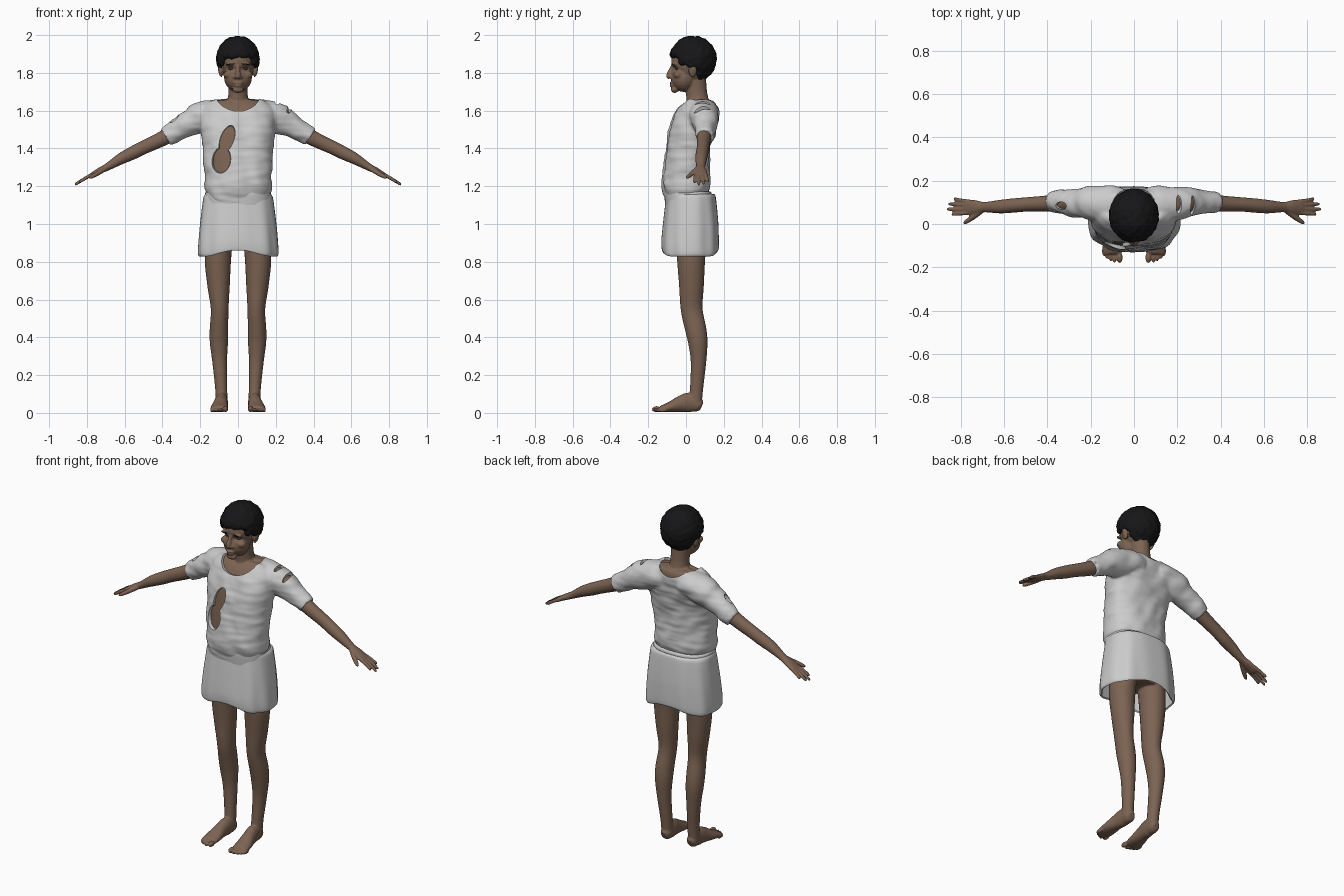
import bpy, bmesh, math, random
from mathutils import Vector, Matrix, noise

if "Cube" in bpy.data.objects:
    bpy.data.objects.remove(bpy.data.objects["Cube"])

random.seed(4)
TAU = 2 * math.pi


def material(name, rgb):
    m = bpy.data.materials.new(name)
    m.diffuse_color = (*rgb, 1)
    m.use_nodes = True
    m.node_tree.nodes["Principled BSDF"].inputs["Base Color"].default_value = m.diffuse_color
    return m


SKIN = material("skin", (0.2, 0.125, 0.085))
HAIR = material("dark_hair", (0.008, 0.008, 0.009))
EYE = material("eye", (0.05, 0.035, 0.03))


def spline(pts, k=6):
    """Catmull-Rom resampling of tuples of any length."""
    v = [Vector(p) for p in pts]
    v = [v[0]] + v + [v[-1]]
    out = []
    for a, b, c, d in zip(v, v[1:], v[2:], v[3:]):
        for i in range(k):
            t = i / k
            out.append(0.5 * (2 * b + (c - a) * t + (2 * a - 5 * b + 4 * c - d) * t * t
                              + (3 * b - a - 3 * c + d) * t ** 3))
    return out + [v[-1]]


def tube(bm, pts, up, s=1, n=24, inset=0.0, power=1.0):
    """Closed loft through (x, y, z, half_width, half_height); s = -1 mirrors in x."""
    pts = spline(pts)
    rings = []
    for i, p in enumerate(pts):
        t = (pts[min(i + 1, len(pts) - 1)] - pts[max(i - 1, 0)])
        t = Vector(t[:3]).normalized()
        side = Vector(up).cross(t).normalized()
        v = t.cross(side)
        ring = []
        for j in range(n):
            c, d = math.cos(TAU * j / n), math.sin(TAU * j / n)
            c, d = (math.copysign(abs(q) ** power, q) for q in (c, d))
            q = Vector(p[:3]) + side * c * (p[3] - inset) + v * d * (p[4] - inset)
            ring.append(bm.verts.new((q.x * s, q.y, q.z)))
        rings.append(ring)
    for a, b in zip(rings, rings[1:]):
        for j in range(n):
            bm.faces.new((a[j], a[(j + 1) % n], b[(j + 1) % n], b[j]))
    bm.faces.new(rings[0])
    bm.faces.new(rings[-1])


def ball(bm, c, r, s=1, tilt=0.0, seg=24):
    m = Matrix.Translation((c[0] * s, c[1], c[2])) @ Matrix.Rotation(tilt * s, 4, 'Y') @ Matrix.Diagonal((*r, 1))
    bmesh.ops.create_uvsphere(bm, u_segments=seg, v_segments=seg // 2, radius=1, matrix=m)


def finish(bm, name, mat=None):
    bmesh.ops.recalc_face_normals(bm, faces=bm.faces[:])
    me = bpy.data.meshes.new(name)
    bm.to_mesh(me)
    bm.free()
    me.shade_smooth()
    if mat:
        me.materials.append(mat)
    ob = bpy.data.objects.new(name, me)
    bpy.context.scene.collection.objects.link(ob)
    return ob


def bake(ob, mat=None):
    """Apply the modifier stack."""
    ev = ob.evaluated_get(bpy.context.evaluated_depsgraph_get())
    me = bpy.data.meshes.new_from_object(ev)
    ob.modifiers.clear()
    ob.data = me
    me.shade_smooth()
    if mat:
        me.materials.clear()
        me.materials.append(mat)


def fuse(ob, voxel, smooth, mat=None):
    """Weld overlapping closed parts into one smooth skin."""
    r = ob.modifiers.new("weld", 'REMESH')
    r.mode, r.voxel_size = 'VOXEL', voxel
    sm = ob.modifiers.new("soften", 'SMOOTH')
    sm.factor, sm.iterations = 0.5, smooth
    bake(ob, mat)


Y, Z = (0, 1, 0), (0, 0, 1)
TORSO = [(0, .01, 1.08, .15, .11), (0, 0, 1.16, .168, .118), (0, 0, 1.2, .18, .128), (0, .003, 1.3, .179, .121),
         (0, .012, 1.4, .187, .116), (0, .03, 1.5, .2, .116), (0, .06, 1.58, .195, .108),
         (0, .09, 1.635, .16, .08), (0, .095, 1.66, .11, .05)]
SLEEVE = [(.06, .09, 1.585, .08, .065), (.12, .092, 1.588, .082, .074), (.2, .096, 1.563, .078, .082),
          (.3, .1, 1.512, .06, .061), (.385, .1, 1.457, .049, .051)]

# Body: torso, limbs, head, fused into one skin
bm = bmesh.new()
tube(bm, TORSO, Y, inset=.016, power=.85)
tube(bm, [(0, .03, .9, .13, .08), (0, .03, 1.0, .15, .11), (0, .015, 1.12, .14, .1)], Y)
tube(bm, [(0, .065, 1.56, .08, .06), (0, .062, 1.64, .06, .06), (0, .055, 1.7, .05, .056),
          (0, .045, 1.8, .052, .06)], Y)
ball(bm, (0, .035, 1.86), (.09, .114, .115))
ball(bm, (0, -.012, 1.775), (.074, .068, .076))
ball(bm, (0, -.06, 1.711), (.03, .02, .017))
tube(bm, [(0, -.068, 1.838, .009, .012), (0, -.08, 1.81, .011, .014), (0, -.09, 1.785, .015, .015),
          (0, -.085, 1.771, .012, .01)], Y)
ball(bm, (0, -.075, 1.746), (.026, .013, .006))
ball(bm, (0, -.073, 1.732), (.024, .013, .007))
for s in (1, -1):
    ball(bm, (.015, -.079, 1.778), (.011, .012, .009), s)
    ball(bm, (.036, -.062, 1.845), (.032, .014, .008), s)
    ball(bm, (.052, -.042, 1.79), (.026, .025, .02), s)
    ball(bm, (.094, .035, 1.812), (.011, .022, .036), s, .2)
    # arm
    tube(bm, SLEEVE, Z, s, inset=.016)
    tube(bm, [(.3, .1, 1.508, .045, .047), (.4, .095, 1.452, .037, .04), (.5, .09, 1.405, .033, .036),
              (.56, .085, 1.375, .033, .035), (.62, .08, 1.345, .031, .03), (.69, .078, 1.303, .024, .02),
              (.73, .078, 1.283, .032, .017), (.77, .078, 1.261, .035, .013), (.782, .078, 1.255, .03, .01)], Z, s)
    for y0, tx, ty in ((.051, .842, .045), (.069, .862, .068), (.087, .855, .092), (.104, .832, .115)):
        tz = 1.255 - (tx - .78) * .55
        tube(bm, [(.755, y0, 1.268, .009, .01), (.8, (y0 + ty) / 2, 1.247, .009, .0095),
                  (tx - .006, ty, tz + .003, .008, .008), (tx, ty, tz, .004, .004)], Z, s, 12)
    tube(bm, [(.705, .062, 1.292, .014, .014), (.74, .034, 1.27, .013, .013), (.775, .01, 1.25, .01, .01),
              (.786, .002, 1.244, .005, .005)], Z, s, 12)
    # leg
    tube(bm, [(.092, .03, .97, .07, .085), (.106, .027, .82, .07, .075), (.103, .029, .68, .06, .066),
              (.097, .03, .55, .047, .058), (.101, .052, .44, .049, .056), (.101, .063, .37, .048, .051),
              (.097, .066, .27, .039, .041), (.089, .056, .13, .032, .035), (.087, .048, .05, .032, .036)], Y, s)
    # foot
    tube(bm, [(.086, .084, .036, .018, .022), (.086, .068, .042, .03, .036), (.087, .02, .055, .034, .052),
              (.092, -.03, .047, .037, .043), (.097, -.08, .032, .045, .029), (.1, -.125, .022, .046, .019),
              (.1, -.138, .02, .04, .014)], Z, s)
    for i, (tx, ty) in enumerate(((.066, -.163), (.09, -.163), (.108, -.155), (.125, -.145), (.139, -.132))):
        r = .016 if i == 0 else .0105
        ball(bm, (tx, ty + .008, r + .004), (r * .85, .026, r), s, seg=16)
body = finish(bm, "body", SKIN)
fuse(body, .005, 2, SKIN)

# Eye sockets pressed into the face
for v in body.data.vertices:
    if v.co.z > 1.78 and v.co.y < 0:
        d = ((abs(v.co.x) - .035) / .02) ** 2 + ((v.co.z - 1.825) / .011) ** 2
        v.co.y += .011 * math.exp(-d)
bm = bmesh.new()
for s in (1, -1):
    ball(bm, (.035, -.045, 1.824), (.016, .013, .01), s)
finish(bm, "eyes", EYE)
bm = bmesh.new()
for s in (1, -1):
    ball(bm, (.036, -.066, 1.847), (.025, .0125, .004), s, .12)
finish(bm, "eyebrows", HAIR)

# Curly hair: a cap of overlapping tufts
bm = bmesh.new()
N = 420
for i in range(N):
    z = 1 - 2 * (i + .5) / N
    a, r = i * 2.39996, math.sqrt(1 - z * z)
    p = Vector((.095 * r * math.cos(a), .037 + .105 * r * math.sin(a), 1.873 + .103 * z))
    low = 1.89 if p.y < -.03 else 1.855 if p.y < .02 else 1.84 if p.y < .065 else 1.762
    if p.z > low:
        k = random.uniform(.019, .0245)
        ball(bm, p, (k, k, k), seg=12)
hair = finish(bm, "curly_hair", HAIR)
fuse(hair, .006, 1, HAIR)

# Torn shirt: torso and sleeves welded, creased, then cut open
bm = bmesh.new()
tube(bm, TORSO, Y, n=40, power=.85)
for s in (1, -1):
    tube(bm, SLEEVE, Z, s)
shirt = finish(bm, "torn_shirt")
fuse(shirt, .009, 5)
moves = []
for v in shirt.data.vertices:
    x, y, z = v.co
    crease = noise.noise(Vector((x * 14 + z * 9, y * 8, z * 7 - x * 5)))
    crease += .5 * noise.noise(Vector((x * 9, y * 9, z * 40)))
    moves.append(v.co + v.normal * crease * .008)
for v, co in zip(shirt.data.vertices, moves):
    v.co = co
holes = [((0, .03, 1.682), (.115, .16, .1), 0),               # neckline
         ((-.058, -.1, 1.45), (.036, .09, .077), .35),        # chest tear
         ((-.09, -.12, 1.34), (.052, .09, .072), .15),
         ((.21, .09, 1.65), (.013, .05, .035), .3),           # shoulder tears
         ((.268, .085, 1.6), (.012, .045, .04), .3),
         ((-.33, .085, 1.55), (.034, .018, .03), -.5)]
cutters = []
for c, r, tilt in holes:
    bm = bmesh.new()
    ball(bm, c, r, tilt=tilt, seg=32)
    cut = finish(bm, "tear_cutter")
    cut.hide_render = True
    m = shirt.modifiers.new("tear", 'BOOLEAN')
    m.operation, m.solver, m.object = 'DIFFERENCE', 'EXACT', cut
    cutters.append(cut)
bake(shirt)
shirt.data.set_sharp_from_angle(angle=math.radians(40))
for cut in cutters:
    bpy.data.objects.remove(cut)


def cloth(name, rows, fold, hem, n=96, thick=.008):
    """Open band of cloth from (z, rx, cy, ry) rows with folds growing downward."""
    bm = bmesh.new()
    rows = spline(rows, 5)
    grid = []
    for i, (z, rx, cy, ry) in enumerate(rows):
        t = i / (len(rows) - 1)
        ring = []
        for j in range(n):
            a = TAU * j / n
            c, d = (math.copysign(abs(q) ** .8, q) for q in (math.cos(a), math.sin(a)))
            f = 1 + fold * min(1, t * 1.6) * (math.sin(7 * a + 1 + t) + .6 * math.sin(11 * a - 2 * t))
            lift = t * hem * max(0, abs(math.sin(a))) ** 8
            dip = (1 - t) * hem * .7 * max(0, -math.sin(a)) ** 3
            ring.append(bm.verts.new((rx * c * f, cy + ry * d * f, z + lift - dip)))
        grid.append(ring)
    for p, q in zip(grid, grid[1:]):
        for j in range(n):
            k = (j + 1) % n
            bm.faces.new((p[j], q[j], q[k], p[k]))
    ob = finish(bm, name)
    m = ob.modifiers.new("thickness", 'SOLIDIFY')
    m.thickness, m.offset = thick, -1
    bake(ob)
    ob.data.set_sharp_from_angle(angle=math.radians(50))


# Waistband and short skirt
cloth("waistband", [(1.172, .166, .008, .118), (1.165, .173, .01, .124), (1.14, .175, .012, .125),
                    (1.1, .175, .015, .124)], 0, 0)
cloth("skirt", [(1.158, .17, .02, .122), (1.15, .18, .024, .129), (1.12, .187, .026, .134), (1.0, .202, .025, .146),
                (.9, .211, .022, .152), (.845, .213, .022, .151), (.828, .206, .022, .146)], .015, .032)
